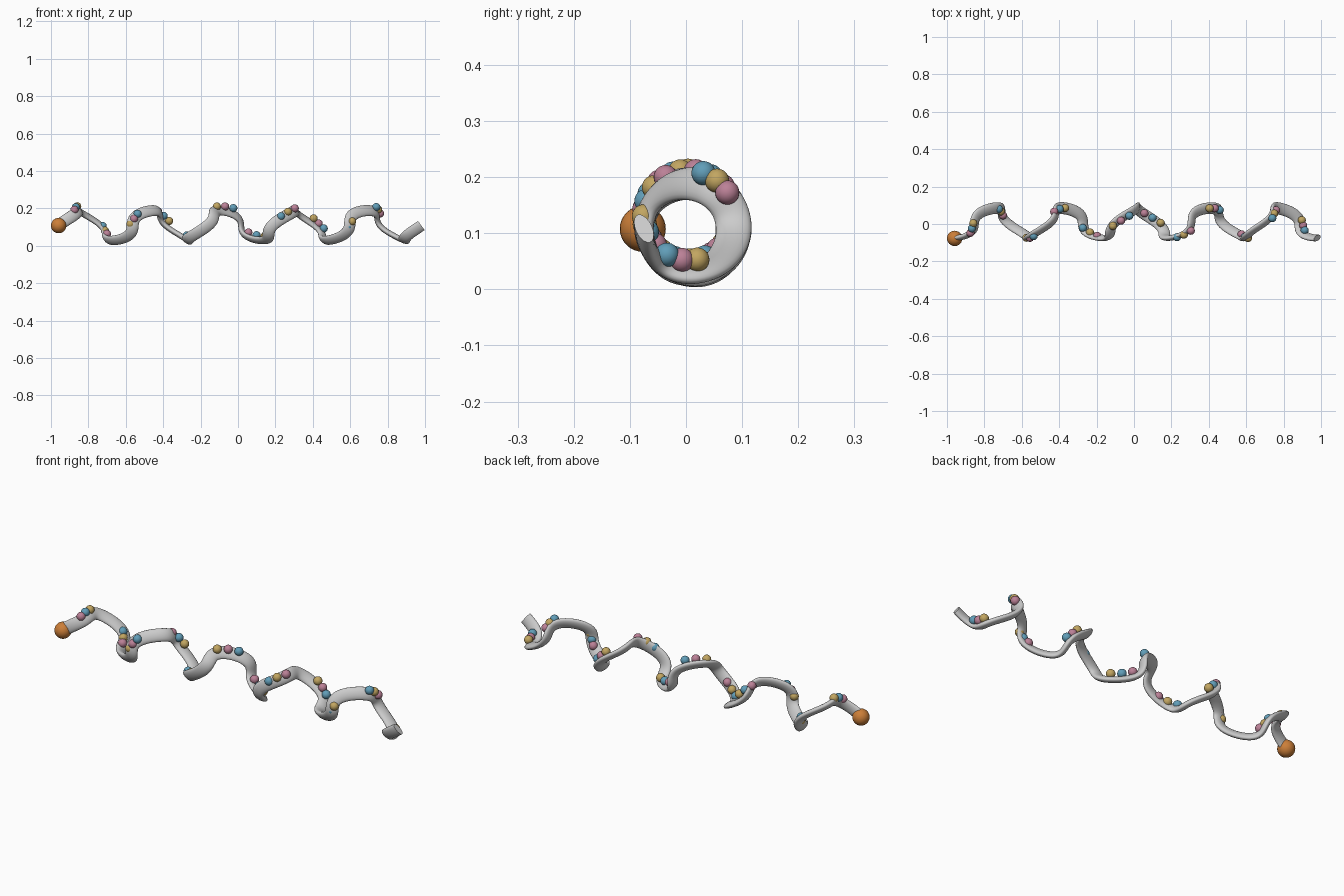
import bpy, bmesh, math
from mathutils import Vector, Quaternion

if "Cube" in bpy.data.objects:
    bpy.data.objects.remove(bpy.data.objects["Cube"])

TURNS, R, CY, CZ = 5, 0.08, 0.005, 0.1085
X0, X1 = -0.945, 0.971
WIDE, THIN = 0.032, 0.015
WOBBLE, WAVES, PHASE = 0.021, 13.2, -0.13


def helix(s, wobble=WOBBLE):
    a = 2 * math.pi * TURNS * s
    x = X0 + (X1 - X0) * s + wobble * math.sin(2 * math.pi * (WAVES * s + PHASE))
    return Vector((x, CY - R * math.cos(a), CZ + R * math.sin(a)))


def material(name, rgb):
    m = bpy.data.materials.new(name)
    m.diffuse_color = (*rgb, 1)
    m.use_nodes = True
    m.node_tree.nodes["Principled BSDF"].inputs["Base Color"].default_value = m.diffuse_color
    return m


def ball(name, loc, r, mat):
    bpy.ops.mesh.primitive_uv_sphere_add(segments=24, ring_count=16, radius=r, location=loc)
    ob = bpy.context.object
    ob.name = name
    ob.data.materials.append(mat)
    bpy.ops.object.shade_smooth()


# frames carried along the wavy helix without twist
N, SIDES = 500, 20
frames = []
normal = Vector((0, 1, 0))
prev_t = None
for i in range(N + 1):
    s = i / N
    t = (helix(s + 1e-4) - helix(s - 1e-4)).normalized()
    if prev_t:
        normal.rotate(prev_t.rotation_difference(t))
    normal = (normal - t * normal.dot(t)).normalized()
    prev_t = t
    frames.append((helix(s), t, normal.copy()))

# small even correction so the last section leans slightly outward
p, t, n = frames[-1]
lean = math.radians(19)
goal = Vector((0, 1, 0)) * math.cos(lean) + Vector((-t.z, 0, t.x)) * math.sin(lean)
fix = math.atan2(t.dot(n.cross(goal)), n.dot(goal))
fix = (fix + math.pi / 2) % math.pi - math.pi / 2

# coiled strand: flattened oval section
bm = bmesh.new()
rings = []
for i, (p, t, n) in enumerate(frames):
    n = Quaternion(t, fix * i / N) @ n
    w = t.cross(n)
    rings.append([bm.verts.new(p + n * THIN * math.cos(a) + w * WIDE * math.sin(a))
                  for a in (2 * math.pi * k / SIDES for k in range(SIDES))])
for a, b in zip(rings, rings[1:]):
    for k in range(SIDES):
        j = (k + 1) % SIDES
        bm.faces.new((a[k], a[j], b[j], b[k]))
bm.faces.new(rings[0])
bm.faces.new(rings[-1])
bmesh.ops.recalc_face_normals(bm, faces=bm.faces)
mesh = bpy.data.meshes.new("coiled_strand")
bm.to_mesh(mesh)
bm.free()
strand = bpy.data.objects.new("coiled_strand", mesh)
bpy.context.collection.objects.link(strand)
bpy.context.view_layer.objects.active = strand
strand.select_set(True)
bpy.ops.object.shade_smooth_by_angle(angle=math.radians(40))

# large end ball
ball("end_ball", (-0.959, -0.077, 0.108), 0.041, material("orange", (0.60, 0.21, 0.04)))

# twelve groups of three beads resting on top of the strand
colours = [material("pink", (0.50, 0.22, 0.31)),
           material("blue", (0.12, 0.34, 0.48)),
           material("gold", (0.54, 0.38, 0.12))]
for g in range(12):
    s = (g + 0.5) / 12
    xc = -0.953 + 1.94 * s + 0.5 * (helix(s).x - helix(s, 0).x)
    dx = 0.0075 + 0.037 * math.cos(math.pi * xc / 1.8) ** 2
    for j in (-1, 0, 1):
        p = helix(s + (j * 20 - 6) / 360 / TURNS)
        ball(f"bead_{g + 1}_{j + 2}", (xc + j * dx, p.y, p.z + 0.023), 0.0215,
             colours[(g + j + 1) % 3])
